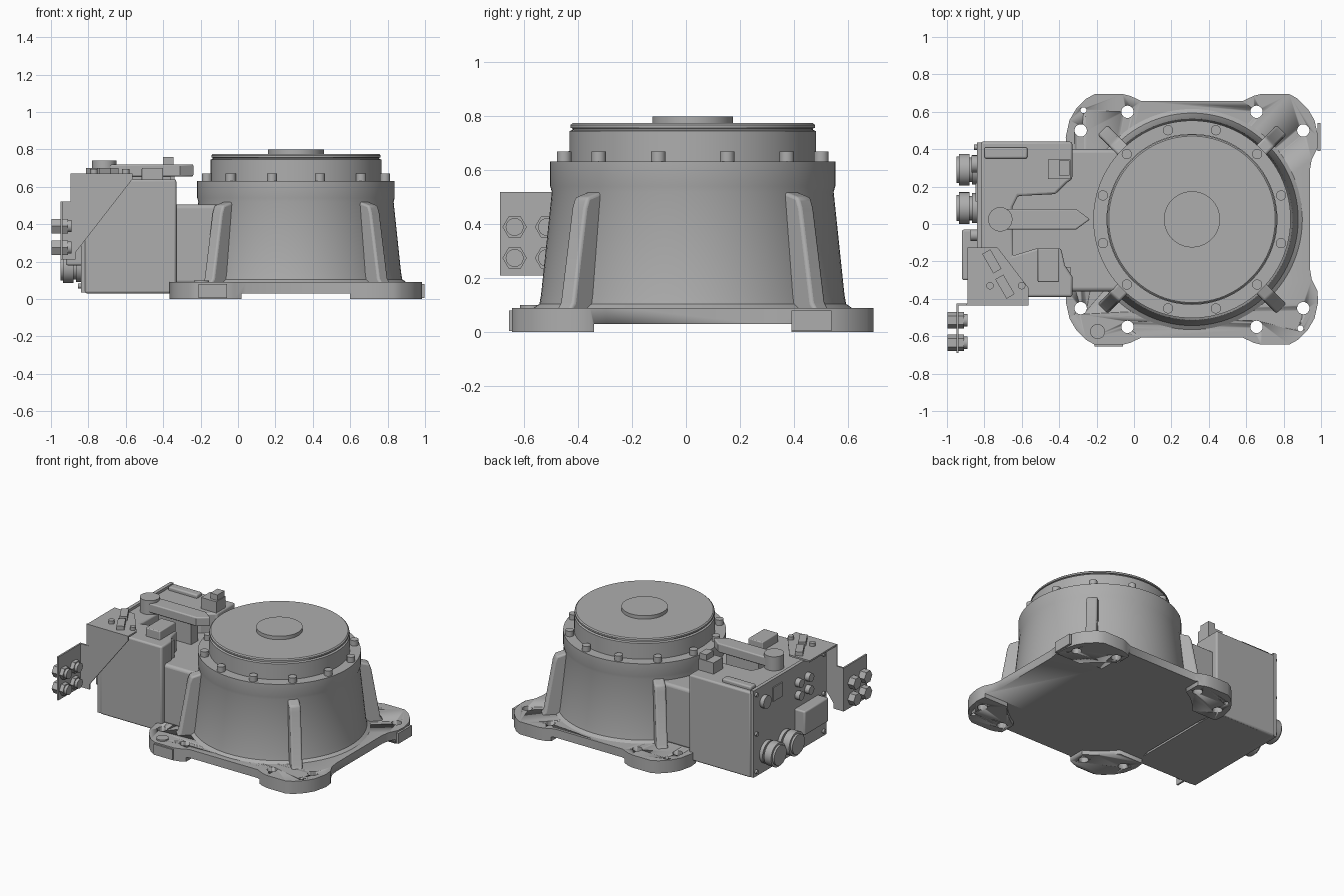
import bpy, bmesh, math
from mathutils import Matrix, Vector

if "Cube" in bpy.data.objects:
    bpy.data.objects.remove(bpy.data.objects["Cube"])

CX, CY = 0.31, 0.025   # turret axis

grey = bpy.data.materials.new("machine_grey")
grey.use_nodes = True
grey.diffuse_color = (0.42, 0.42, 0.42, 1)
grey.node_tree.nodes["Principled BSDF"].inputs["Base Color"].default_value = (0.42, 0.42, 0.42, 1)


def finish(name, bm, bevel=0, smooth=True):
    bmesh.ops.recalc_face_normals(bm, faces=bm.faces)
    mesh = bpy.data.meshes.new(name)
    bm.to_mesh(mesh)
    bm.free()
    obj = bpy.data.objects.new(name, mesh)
    bpy.context.collection.objects.link(obj)
    mesh.materials.append(grey)
    if bevel:
        mod = obj.modifiers.new("rounding", "BEVEL")
        mod.width, mod.segments, mod.limit_method = bevel, 3, "ANGLE"
        mod.angle_limit = math.radians(40)
    if smooth:
        bpy.ops.object.select_all(action="DESELECT")
        obj.select_set(True)
        bpy.context.view_layer.objects.active = obj
        bpy.ops.object.shade_smooth_by_angle(angle=math.radians(35))
    return obj


def box(name, lo, hi, bevel=0):
    bm = bmesh.new()
    bmesh.ops.create_cube(bm, size=1)
    for v in bm.verts:
        v.co = [l + (h - l) * (c + 0.5) for l, h, c in zip(lo, hi, v.co)]
    return finish(name, bm, bevel)


def prism(name, pts, z0, z1, bevel=0, matrix=None):
    bm = bmesh.new()
    face = bm.faces.new([bm.verts.new((x, y, z0)) for x, y in pts])
    new = bmesh.ops.extrude_face_region(bm, geom=[face])["geom"]
    bmesh.ops.translate(bm, vec=(0, 0, z1 - z0), verts=[g for g in new if isinstance(g, bmesh.types.BMVert)])
    if matrix:
        bm.transform(matrix)
    return finish(name, bm, bevel)


def add_cyl(bm, start, length, r, axis="Z", sides=24, r2=None):
    turn = Matrix.Rotation(math.pi / 2, 4, "Y") if axis == "X" else Matrix()
    mid = Vector(start) + turn @ Vector((0, 0, length / 2))
    bmesh.ops.create_cone(bm, cap_ends=True, segments=sides, radius1=r, radius2=r if r2 is None else r2,
                          depth=length, matrix=Matrix.Translation(mid) @ turn)


def cyls(name, items, **kw):
    bm = bmesh.new()
    for start, length, r in items:
        add_cyl(bm, start, length, r, **kw)
    return finish(name, bm)


def cut(obj, cutter):
    mod = obj.modifiers.new("cut", "BOOLEAN")
    mod.object, mod.operation, mod.solver = cutter, "DIFFERENCE", "EXACT"
    deps = bpy.context.evaluated_depsgraph_get()
    mesh = bpy.data.meshes.new_from_object(obj.evaluated_get(deps))
    obj.modifiers.clear()
    obj.data = mesh
    bpy.data.objects.remove(cutter)


# Base plate: one quarter of the outline, mirrored round the axis
quarter = [(0.63, 0.26), (0.64, 0.32), (0.67, 0.38), (0.675, 0.44), (0.655, 0.53), (0.62, 0.59),
           (0.565, 0.645), (0.52, 0.67), (0.37, 0.67), (0.33, 0.66), (0.27, 0.632)]
half = quarter + [(-x, y) for x, y in reversed(quarter)]
outline = half + [(-x, -y) for x, y in half]
base = prism("base_plate", [(CX + x, CY + y) for x, y in outline], 0, 0.09)

# Underside recess and mounting holes
cut(base, cyls("cutter", [((CX, CY, -0.1), 0.13, 0.6)], sides=96))
cut(base, box("cutter", (-1, CY - 0.365, -0.1), (2, CY + 0.365, 0.03)))
cut(base, box("cutter", (CX - 0.29, -1, -0.1), (CX + 0.29, 1, 0.03)))
holes = [((CX + sx * x, CY + sy * y, -0.1), 0.3, 0.033)
         for sx in (-1, 1) for sy in (-1, 1) for x, y in ((0.345, 0.575), (0.595, 0.475))]
holes += [((CX + s * 0.58, CY - s * 0.583, -0.1), 0.3, 0.016) for s in (-1, 1)]
cut(base, cyls("cutter", holes))
box("front_tag", (-0.21, -0.655, 0.005), (-0.06, -0.64, 0.08))
box("side_tag", (0.98, 0.39, 0.005), (0.997, 0.54, 0.08))
cyls("plate_plug", [((-0.195, -0.575, 0.08), 0.02, 0.04)])

# Turret: turned profile
profile = [(0, 0.05), (0.6, 0.05), (0.59, 0.09), (0.568, 0.105), (0.562, 0.14), (0.522, 0.52), (0.528, 0.54),
           (0.528, 0.632), (0.457, 0.632), (0.457, 0.745), (0.445, 0.75), (0.445, 0.755), (0.453, 0.757),
           (0.453, 0.768), (0.445, 0.775), (0.15, 0.775), (0.15, 0.8), (0, 0.8)]
bm = bmesh.new()
verts = [bm.verts.new((CX + r, CY, z)) for r, z in profile]
edges = [bm.edges.new(pair) for pair in zip(verts, verts[1:])]
bmesh.ops.spin(bm, geom=verts + edges, cent=(CX, CY, 0), axis=(0, 0, 1), angle=2 * math.pi, steps=96)
bmesh.ops.remove_doubles(bm, verts=bm.verts, dist=0.0001)
finish("turret_housing", bm)

cyls("flange_bolts", [((CX + 0.493 * math.cos(a), CY + 0.493 * math.sin(a), 0.62), 0.05, 0.027)
                      for a in (math.radians(15 + 30 * k) for k in range(12))])

# Diagonal ribs
rib = [(0.48, 0.07), (0.69, 0.07), (0.66, 0.11), (0.6, 0.46), (0.585, 0.5), (0.48, 0.53)]
for k in range(4):
    place = (Matrix.Translation((CX, CY, 0)) @ Matrix.Rotation(math.radians(45 + 90 * k), 4, "Z")
             @ Matrix.Rotation(math.pi / 2, 4, "X"))
    prism("rib", rib, -0.037, 0.037, 0.012, place)

# Control box with open pocket, and the neck joining it to the turret
shell = [(-0.82, -0.39), (-0.33, -0.39), (-0.33, -0.28), (-0.37, -0.22), (-0.39, -0.13), (-0.52, -0.13),
         (-0.65, -0.17), (-0.65, 0.09), (-0.62, 0.15), (-0.42, 0.16), (-0.36, 0.22), (-0.33, 0.24),
         (-0.33, 0.44), (-0.82, 0.44)]
prism("control_box", shell, 0.03, 0.64, 0.012)
box("box_floor", (-0.7, -0.38, 0.03), (-0.335, 0.43, 0.4))
box("neck", (-0.68, -0.36, 0.08), (0.02, 0.4, 0.505), 0.02)
box("cover_plate", (-0.84, -0.385, 0.035), (-0.815, 0.435, 0.655))
box("lid_label", (-0.8, 0.35, 0.63), (-0.57, 0.41, 0.665), 0.01)
cyls("cover_screws", [((-0.855, y, z), 0.03, 0.014) for y in (-0.35, 0.41) for z in (0.07, 0.34, 0.62)],
     axis="X", sides=12)

# Locking arm with pivot cap
arm = [(-0.715, -0.03), (-0.31, -0.03), (-0.235, 0.025), (-0.31, 0.08), (-0.715, 0.08)]
prism("lock_arm", arm, 0.655, 0.72, 0.008)
cyls("arm_pivot", [((-0.715, 0.025, 0.6), 0.14, 0.065)], sides=32)
box("arm_support", (-0.62, -0.015, 0.48), (-0.36, 0.065, 0.66))

# Connector blocks
box("back_connector", (-0.46, 0.24, 0.6), (-0.34, 0.345, 0.72))
box("back_connector_tab", (-0.4, 0.26, 0.7), (-0.345, 0.34, 0.76))
box("front_connector", (-0.515, -0.31, 0.5), (-0.4, -0.13, 0.7), 0.006)
box("front_connector_clip", (-0.41, -0.3, 0.5), (-0.34, -0.23, 0.63))

# Sheet bracket: top, side and outer flange
sheet = [(-0.89, -0.43), (-0.565, -0.43), (-0.565, -0.34), (-0.73, -0.125), (-0.89, -0.125)]
prism("bracket_top", sheet, 0.66, 0.672)
side = [(-0.895, 0.21), (-0.86, 0.26), (-0.565, 0.64), (-0.565, 0.672), (-0.895, 0.672)]
prism("bracket_side", side, 0.425, 0.435, 0, Matrix.Rotation(math.pi / 2, 4, "X"))
box("bracket_bend", (-0.945, -0.437, 0.21), (-0.87, -0.425, 0.52))
box("bracket_flange", (-0.95, -0.69, 0.21), (-0.938, -0.425, 0.52))
cyls("bracket_screws", [((x, -0.33, 0.66), 0.035, 0.02) for x in (-0.77, -0.6)], sides=12)
for x, y in ((-0.76, -0.2), (-0.69, -0.335)):
    clip = box("bracket_clip", (-0.025, -0.06, 0.66), (0.025, 0.06, 0.7))
    clip.matrix_world = Matrix.Translation((x, y, 0)) @ Matrix.Rotation(math.radians(30), 4, "Z")

# Four hex couplings on the flange
spots = [(y, z) for y in (-0.635, -0.515) for z in (0.275, 0.39)]
cyls("coupling_nuts", [((-0.998, y, z), 0.05, 0.045) for y, z in spots], axis="X", sides=6)
cyls("coupling_locknuts", [((-0.94, y, z), 0.03, 0.045) for y, z in spots], axis="X", sides=6)
cyls("coupling_ends", [((-0.94, y, z), 0.05, 0.033) for y, z in spots], axis="X")

# Side panel fittings: large glands, socket box, small ports
for y in (0.29, 0.085):
    cyls("cable_gland", [((-0.95, y, 0.17), 0.05, 0.07), ((-0.935, y, 0.17), 0.055, 0.085),
                         ((-0.9, y, 0.17), 0.1, 0.065), ((-0.865, y, 0.17), 0.04, 0.08)], axis="X", sides=32)
box("socket_box", (-0.92, -0.3, 0.18), (-0.83, -0.03, 0.35), 0.01)
ports = [(y, z) for y in (-0.06, -0.17) for z in (0.44, 0.53)]
cyls("small_ports", [((-0.875, y, z), 0.05, 0.03) for y, z in ports], axis="X")
cyls("round_port", [((-0.87, 0.32, 0.54), 0.05, 0.045)], axis="X")
box("blank_plate", (-0.848, 0.12, 0.5), (-0.835, 0.22, 0.6))
